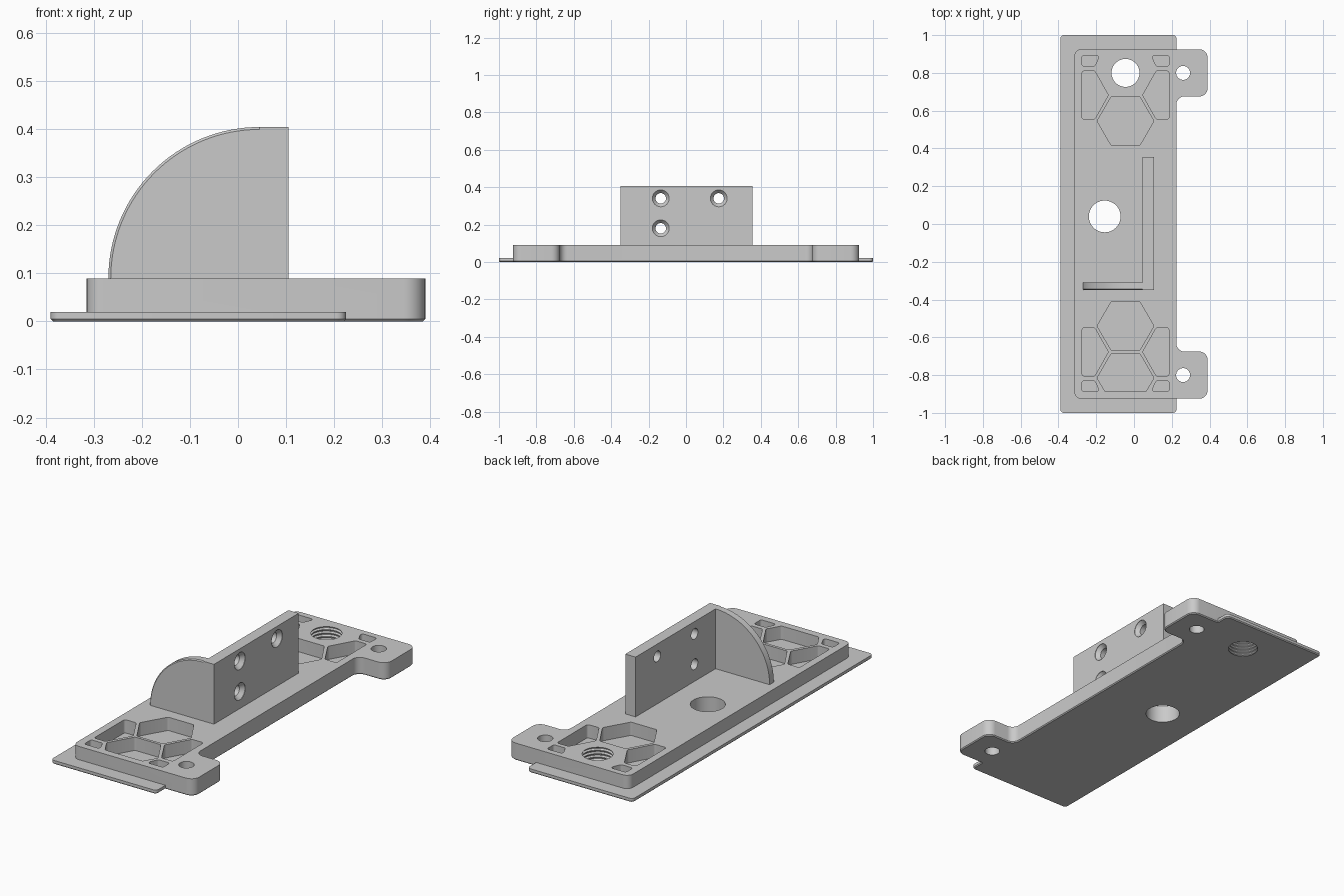
import bpy, bmesh, math
from mathutils import Vector, Matrix

if "Cube" in bpy.data.objects:
    bpy.data.objects.remove(bpy.data.objects["Cube"], do_unlink=True)

grey = bpy.data.materials.new("plain grey")
grey.use_nodes = True
grey.diffuse_color = (0.59, 0.59, 0.59, 1)
grey.node_tree.nodes["Principled BSDF"].inputs["Base Color"].default_value = grey.diffuse_color


def make_object(name, bm):
    bmesh.ops.recalc_face_normals(bm, faces=bm.faces)
    mesh = bpy.data.meshes.new(name)
    bm.to_mesh(mesh)
    bm.free()
    mesh.materials.append(grey)
    obj = bpy.data.objects.new(name, mesh)
    bpy.context.collection.objects.link(obj)
    return obj


def rounded(points, radii, steps=8):
    """Round each corner of an outline with an arc."""
    if not isinstance(radii, (list, tuple)):
        radii = [radii] * len(points)
    pts = [Vector(p) for p in points]
    out = []
    for i, (p, r) in enumerate(zip(pts, radii)):
        a = (pts[i - 1] - p).normalized()
        b = (pts[(i + 1) % len(pts)] - p).normalized()
        half = a.angle(b) / 2
        centre = p + (a + b).normalized() * (r / math.sin(half))
        reach = r / math.tan(half)
        start = (p + a * reach - centre).normalized()
        end = (p + b * reach - centre).normalized()
        out += [centre + start.slerp(end, k / steps).normalized() * r
                for k in range(steps + 1)]
    return out


def prism(bm, outline, z0, z1, chamfer=0):
    """Extrude an outline upwards, optionally chamfering its lower rim."""
    verts = [bm.verts.new((p[0], p[1], z0)) for p in outline]
    face = bm.faces.new(verts)
    top = bmesh.ops.extrude_face_region(bm, geom=[face], use_keep_orig=True)["geom"]
    bmesh.ops.translate(bm, vec=(0, 0, z1 - z0),
                        verts=[g for g in top if isinstance(g, bmesh.types.BMVert)])
    if chamfer:
        bmesh.ops.recalc_face_normals(bm, faces=bm.faces)
        rim = [e for e in bm.edges if all(abs(v.co.z - z0) < 1e-5 for v in e.verts)]
        bmesh.ops.bevel(bm, geom=rim, offset=chamfer, segments=1, affect='EDGES')


def lathe(bm, profile, matrix, sides=48):
    """Closed solid of revolution from (radius, height) pairs."""
    rings = []
    for r, z in profile:
        rings.append([bm.verts.new(matrix @ Vector((r * math.cos(t), r * math.sin(t), z)))
                      for t in (2 * math.pi * k / sides for k in range(sides))])
    for lo, hi in zip(rings, rings[1:]):
        for k in range(sides):
            n = (k + 1) % sides
            bm.faces.new((lo[k], lo[n], hi[n], hi[k]))
    bm.faces.new(rings[0][::-1])
    bm.faces.new(rings[-1])


def combine(target, tool, operation):
    mod = target.modifiers.new(operation.lower(), 'BOOLEAN')
    mod.object, mod.operation, mod.solver = tool, operation, 'EXACT'
    bpy.context.view_layer.update()
    with bpy.context.temp_override(object=target, active_object=target,
                                   selected_objects=[target]):
        bpy.ops.object.modifier_apply(modifier=mod.name)
    bpy.data.objects.remove(tool, do_unlink=True)


# Thin flange
bm = bmesh.new()
prism(bm, rounded([(-0.39, -1), (0.225, -1), (0.225, 1), (-0.39, 1)], 0.02), 0, 0.02, 0.005)
base = make_object("base_plate", bm)

# Thick body with two mounting ears
half = [(0.225, 0.675), (0.39, 0.675), (0.39, 0.925), (-0.315, 0.925)]
radii = [0.04, 0.045, 0.045, 0.035]
outline = half + [(x, -y) for x, y in reversed(half)]
bm = bmesh.new()
prism(bm, rounded(outline, radii + radii[::-1]), 0, 0.09, 0.005)
combine(base, make_object("body", bm), 'UNION')

# Pockets: one honeycomb set per end, mirrored about the axis line
AXIS, FLOOR, TOP = -0.045, 0.02, 0.12
bm = bmesh.new()
hexagon = [(0.15 * math.cos(k * math.pi / 3), 0.15 * math.sin(k * math.pi / 3))
           for k in range(6)]
side_cell = [(0.23, 0.55), (0.163, 0.55), (0.091, 0.677), (0.163, 0.805), (0.23, 0.805)]
corner_cell = [(0.23, 0.83), (0.163, 0.83), (0.136, 0.888), (0.23, 0.888)]
clipped_cell = [(0.075, 0.685), (0.15, 0.815), (0.109, 0.886),
                (-0.109, 0.886), (-0.15, 0.815), (-0.075, 0.685)]
for end in (-1, 1):
    shift = 0.005 if end > 0 else 0
    cells = [[(x, y + 0.54) for x, y in hexagon]]
    for s in (-1, 1):
        cells += [[(s * x, y) for x, y in c] for c in (side_cell, corner_cell)]
    if end < 0:
        cells.append(clipped_cell)
    for cell in cells:
        placed = [(AXIS + x, end * y + shift) for x, y in cell]
        prism(bm, rounded(placed, 0.012, 4), FLOOR, TOP)

# Plain through holes
for x, y, r in ((0.26, 0.8, 0.037), (0.26, -0.8, 0.037), (-0.155, 0.04, 0.084)):
    lathe(bm, [(r, -0.05), (r, TOP)], Matrix.Translation((x, y, 0)))

# Threaded hole
PITCH, MINOR, MAJOR = 0.018, 0.074, 0.083
thread = [(MINOR, -0.05), (MINOR, 0)]
for k in range(5):
    z = k * PITCH
    thread += [(MINOR, z + 0.003), (MAJOR, z + 0.008), (MAJOR, z + 0.011), (MINOR, z + 0.016)]
thread.append((MINOR, TOP))
lathe(bm, thread, Matrix.Translation((AXIS, 0.8, 0)))
combine(base, make_object("base_cutter", bm), 'DIFFERENCE')

# Upright wall
bm = bmesh.new()
prism(bm, [(0.045, -0.35), (0.105, -0.35), (0.105, 0.355), (0.045, 0.355)], 0.085, 0.405)
wall = make_object("upright_bracket", bm)

# Quarter-round gusset, drawn flat then stood up
R = 0.315
arc = [(0.045 - R * math.cos(t), 0.09 + R * math.sin(t))
       for t in (math.pi / 2 * k / 32 for k in range(33))]
bm = bmesh.new()
prism(bm, [(-0.27, 0.085)] + arc + [(0.105, 0.405), (0.105, 0.085)], 0.31, 0.35)
bmesh.ops.recalc_face_normals(bm, faces=bm.faces)
bmesh.ops.rotate(bm, verts=bm.verts, matrix=Matrix.Rotation(math.pi / 2, 3, 'X'))
curve_edges = [e for e in bm.edges
               if all(v.co.y < -0.34 and v.co.z > 0.089 and v.co.x < 0.05 for v in e.verts)]
bmesh.ops.bevel(bm, geom=curve_edges, offset=0.005, segments=1, affect='EDGES')
combine(wall, make_object("gusset", bm), 'UNION')

# Countersunk screw holes in the wall
bm = bmesh.new()
for y, z in ((-0.135, 0.34), (-0.135, 0.18), (0.175, 0.34)):
    lathe(bm, [(0.028, 0), (0.028, 0.083), (0.045, 0.103), (0.045, 0.13)],
          Matrix.Translation((0, y, z)) @ Matrix.Rotation(math.pi / 2, 4, 'Y'))
combine(wall, make_object("wall_cutter", bm), 'DIFFERENCE')

# Smooth the round surfaces, keep hard edges
for obj in (base, wall):
    bpy.ops.object.select_all(action='DESELECT')
    obj.select_set(True)
    bpy.context.view_layer.objects.active = obj
    bpy.ops.object.shade_smooth_by_angle(angle=math.radians(30))
